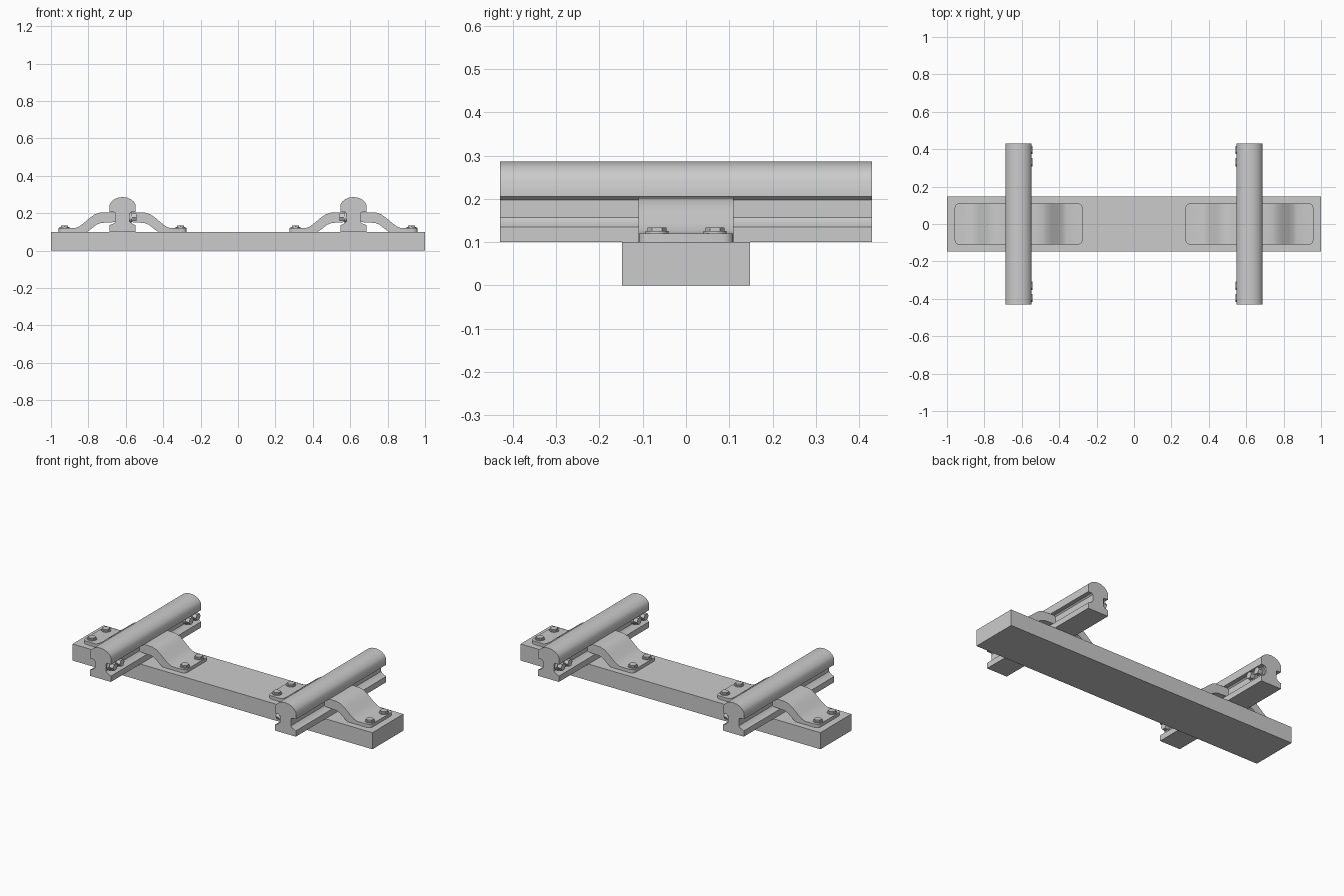
import bpy, bmesh, math
from mathutils import Matrix

if "Cube" in bpy.data.objects:
    bpy.data.objects.remove(bpy.data.objects["Cube"])

RAIL_X = 0.617


def finish(name, bm, smooth=True):
    bmesh.ops.recalc_face_normals(bm, faces=bm.faces)
    me = bpy.data.meshes.new(name)
    bm.to_mesh(me)
    bm.free()
    ob = bpy.data.objects.new(name, me)
    bpy.context.collection.objects.link(ob)
    if smooth:
        bpy.ops.object.select_all(action='DESELECT')
        ob.select_set(True)
        bpy.context.view_layer.objects.active = ob
        bpy.ops.object.shade_smooth_by_angle(angle=math.radians(35))
    return ob


def extrude_profile(pts, cx, half_y):
    """Extrude an x-z outline along y."""
    bm = bmesh.new()
    f = bm.faces.new([bm.verts.new((cx + x, -half_y, z)) for x, z in pts])
    r = bmesh.ops.extrude_face_region(bm, geom=[f])
    for v in r['geom']:
        if isinstance(v, bmesh.types.BMVert):
            v.co.y = half_y
    return bm


def add_disc(bm, loc, r, depth, sides, axis='Z'):
    rot = Matrix.Rotation(math.pi / 2, 4, 'Y') if axis == 'X' else Matrix()
    bmesh.ops.create_cone(bm, cap_ends=True, segments=sides, radius1=r, radius2=r,
                          depth=depth, matrix=Matrix.Translation(loc) @ rot)


# Sleeper beam
bm = bmesh.new()
bmesh.ops.create_cube(bm, size=1, matrix=Matrix.Translation((0, 0, 0.05)) @ Matrix.Diagonal((2, 0.295, 0.1, 1)))
finish("sleeper", bm, smooth=False)

# Half outlines for rail and clamp
rail_half = [(0.07, 0.1), (0.07, 0.135), (0.045, 0.147), (0.037, 0.157), (0.037, 0.198),
             (0.045, 0.205), (0.07, 0.205), (0.07, 0.245), (0.06, 0.261), (0.045, 0.274), (0.024, 0.283)]
rail_pts = rail_half + [(0, 0.286)] + [(-x, z) for x, z in reversed(rail_half)]
clamp_pts = [(0.342, 0.1), (0.342, 0.12), (0.255, 0.12), (0.235, 0.127), (0.21, 0.145),
             (0.175, 0.175), (0.15, 0.193), (0.125, 0.202), (0.09, 0.204), (0.037, 0.204),
             (0.037, 0.153), (0.07, 0.15), (0.115, 0.148), (0.14, 0.138), (0.165, 0.118), (0.19, 0.1)]

for side, label in ((-1, "left"), (1, "right")):
    cx = side * RAIL_X
    finish(label + "_rail", extrude_profile(rail_pts, cx, 0.43))

    # Clamp arms on both sides of the rail, with rounded outer corners
    for s, end in ((-1, "a"), (1, "b")):
        bm = extrude_profile([(s * x, z) for x, z in clamp_pts], cx, 0.11)
        tip = cx + s * 0.342
        corners = [e for e in bm.edges
                   if all(abs(v.co.x - tip) < 1e-4 for v in e.verts)
                   and abs(e.verts[0].co.y - e.verts[1].co.y) < 1e-4]
        bmesh.ops.bevel(bm, geom=corners, offset=0.025, segments=4, profile=0.5, affect='EDGES')
        finish(f"{label}_clamp_{end}", bm)

        # Hold-down bolts with washers
        bm = bmesh.new()
        for y in (-0.067, 0.067):
            add_disc(bm, (cx + s * 0.31, y, 0.1225), 0.027, 0.007, 20)
            add_disc(bm, (cx + s * 0.31, y, 0.128), 0.022, 0.012, 6)
        finish(f"{label}_clamp_bolts_{end}", bm)

    # Joint bolts on the inner web near both rail ends
    bm = bmesh.new()
    for y in (-0.395, -0.33, 0.33, 0.395):
        add_disc(bm, (cx - side * 0.042, y, 0.178), 0.027, 0.016, 16, 'X')
        add_disc(bm, (cx - side * 0.058, y, 0.178), 0.022, 0.034, 6, 'X')
    finish(label + "_joint_bolts", bm)
